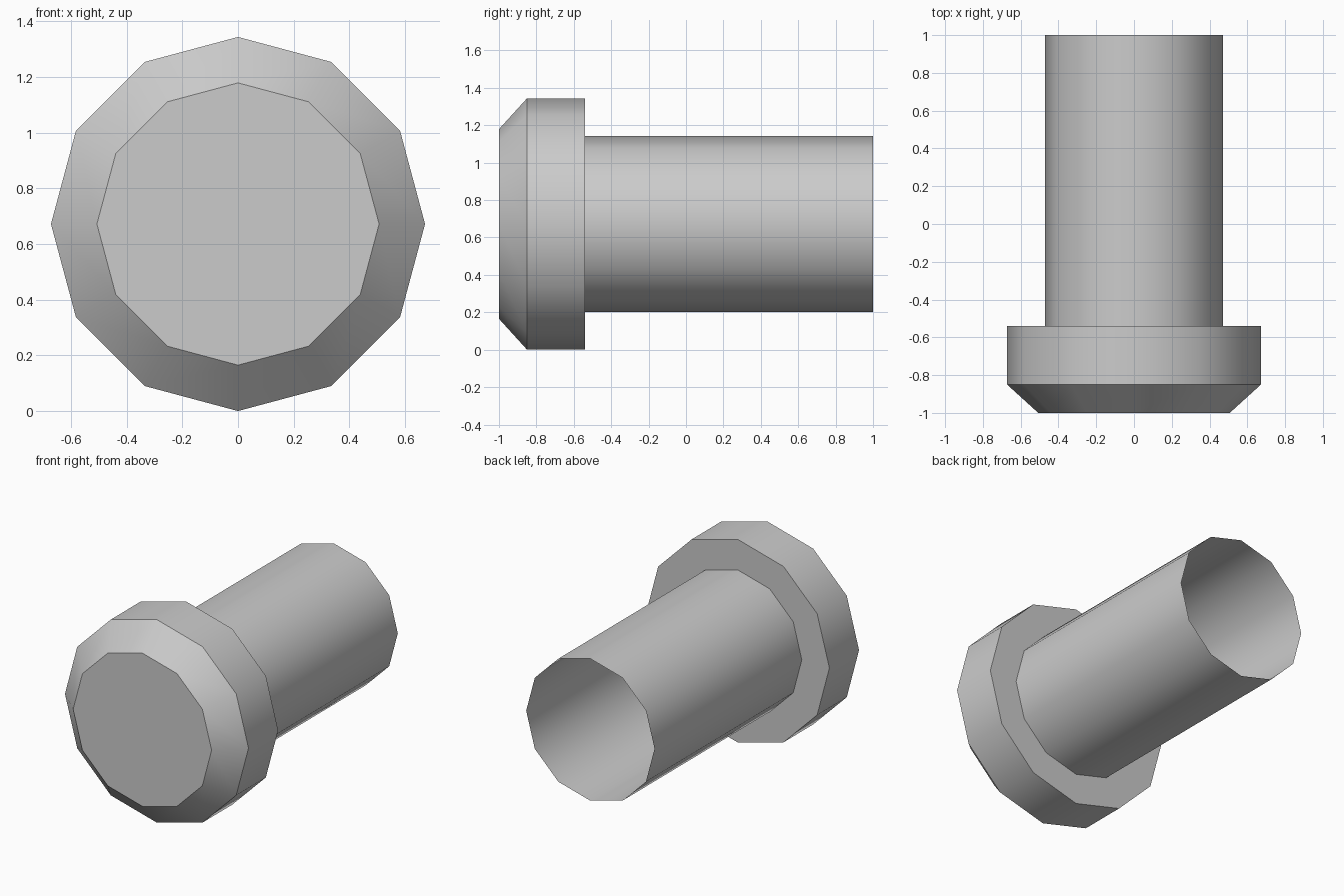
import bpy
import bmesh
from math import sin, cos, tau

cube = bpy.data.objects.get("Cube")
if cube:
    bpy.data.objects.remove(cube, do_unlink=True)

SIDES = 12
CENTRE_Z = 0.672

# Plain grey metal
grey = bpy.data.materials.new("grey_metal")
grey.use_nodes = True
colour = (0.6, 0.6, 0.6, 1.0)
grey.diffuse_color = colour
grey.node_tree.nodes["Principled BSDF"].inputs["Base Color"].default_value = colour


def lathe(name, profile, cap_front=False):
    """Sweep (radius, y) points around the y axis, with sharp rings."""
    bm = bmesh.new()
    angles = [tau * i / SIDES for i in range(SIDES)]
    rings = [[bm.verts.new((radius * sin(a), y, CENTRE_Z + radius * cos(a)))
              for a in angles] for radius, y in profile]
    for a, b in zip(rings, rings[1:]):
        for i in range(SIDES):
            j = (i + 1) % SIDES
            bm.faces.new((a[i], a[j], b[j], b[i])).smooth = True
    if cap_front:
        bm.faces.new(rings[0][::-1])
    for ring in rings:
        for i in range(SIDES):
            bm.edges.get((ring[i - 1], ring[i])).smooth = False
    mesh = bpy.data.meshes.new(name)
    bm.to_mesh(mesh)
    bm.free()
    mesh.materials.append(grey)
    obj = bpy.data.objects.new(name, mesh)
    bpy.context.collection.objects.link(obj)


# Bevelled head with a flat front and a shoulder, then the open hollow shank
lathe("head", [(0.507, -1.0), (0.672, -0.85), (0.672, -0.54), (0.47, -0.54)],
      cap_front=True)
lathe("shank", [(0.47, -0.54), (0.47, 1.0)])
